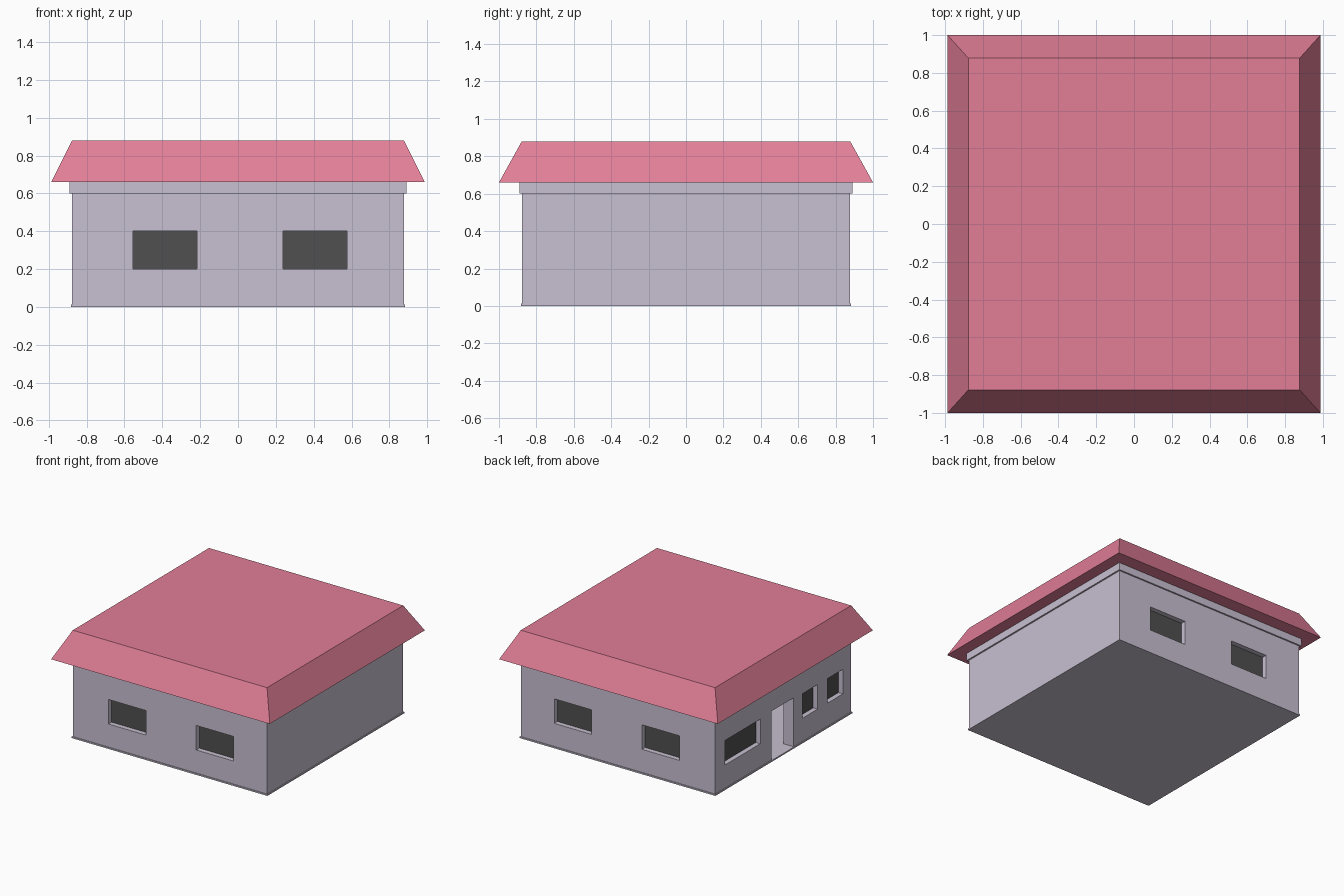
import bpy
import bmesh

if "Cube" in bpy.data.objects:
    bpy.data.objects.remove(bpy.data.objects["Cube"])

WALL, THICK = 0.877, 0.09      # outer half size, wall thickness
FLOOR, WALL_TOP, EAVE, ROOF_TOP = 0.012, 0.60, 0.66, 0.88


def material(name, rgb):
    m = bpy.data.materials.new(name)
    m.diffuse_color = (*rgb, 1)
    m.use_nodes = True
    m.node_tree.nodes["Principled BSDF"].inputs["Base Color"].default_value = m.diffuse_color
    return m


plaster = material("plaster", (0.58, 0.53, 0.64))
tile = material("roof_tile", (0.76, 0.21, 0.31))
glass = material("dark_glass", (0.08, 0.08, 0.08))


def box(name, lo, hi, mat=None, top_inset=(0, 0)):
    """Box between two corners; the top can be drawn in to make a frustum."""
    bm = bmesh.new()
    bmesh.ops.create_cube(bm, size=1)
    for v in bm.verts:
        top = v.co.z > 0
        for i in range(3):
            high = v.co[i] > 0
            v.co[i] = hi[i] if high else lo[i]
            if top and i < 2:
                v.co[i] += -top_inset[i] if high else top_inset[i]
    mesh = bpy.data.meshes.new(name)
    bm.to_mesh(mesh)
    bm.free()
    ob = bpy.data.objects.new(name, mesh)
    bpy.context.collection.objects.link(ob)
    if mat:
        mesh.materials.append(mat)
    return ob


def slab(name, half, z0, z1, mat):
    return box(name, (-half, -half, z0), (half, half, z1), mat)


def cut(target, cutter):
    mod = target.modifiers.new("opening", 'BOOLEAN')
    mod.operation, mod.solver, mod.object = 'DIFFERENCE', 'EXACT', cutter
    bpy.context.view_layer.objects.active = target
    bpy.ops.object.modifier_apply(modifier=mod.name)
    bpy.data.objects.remove(cutter)


def span(side, a, b, z0, z1, d0, d1):
    """Corners of a block along one wall, d measured inwards from the face."""
    if side == "left":
        return (-WALL + d0, a, z0), (-WALL + d1, b, z1)
    if side == "front":
        return (a, -WALL + d0, z0), (b, -WALL + d1, z1)
    return (a, WALL - d1, z0), (b, WALL - d0, z1)


# floor slab and hollow walls
slab("floor", 0.883, 0, FLOOR, plaster)
walls = slab("walls", WALL, FLOOR, WALL_TOP, plaster)
cut(walls, slab("room_cutter", WALL - THICK, -0.1, 0.8, plaster))

# windows: recessed panes in cut openings
windows = [(s, a, b) for s in ("front", "back")
           for a, b in ((-0.555, -0.217), (0.237, 0.575))]
windows += [("left", 0.295, 0.75), ("left", -0.445, -0.25), ("left", -0.77, -0.575)]
for n, (side, a, b) in enumerate(windows, 1):
    cut(walls, box("window_cutter", *span(side, a, b, 0.2, 0.4, -0.05, THICK + 0.05), plaster))
    box(f"{side}_window_pane_{n}", *span(side, a, b, 0.2, 0.4, 0.04, 0.055), glass)

# open doorway
cut(walls, box("door_cutter", *span("left", -0.133, 0.153, -0.05, 0.41, -0.05, THICK + 0.05), plaster))

# ceiling band and sloped-edge flat roof
slab("ceiling_band", 0.89, WALL_TOP, EAVE, plaster)
box("roof", (-0.987, -1, EAVE), (0.987, 1, ROOF_TOP), tile, top_inset=(0.11, 0.122))
